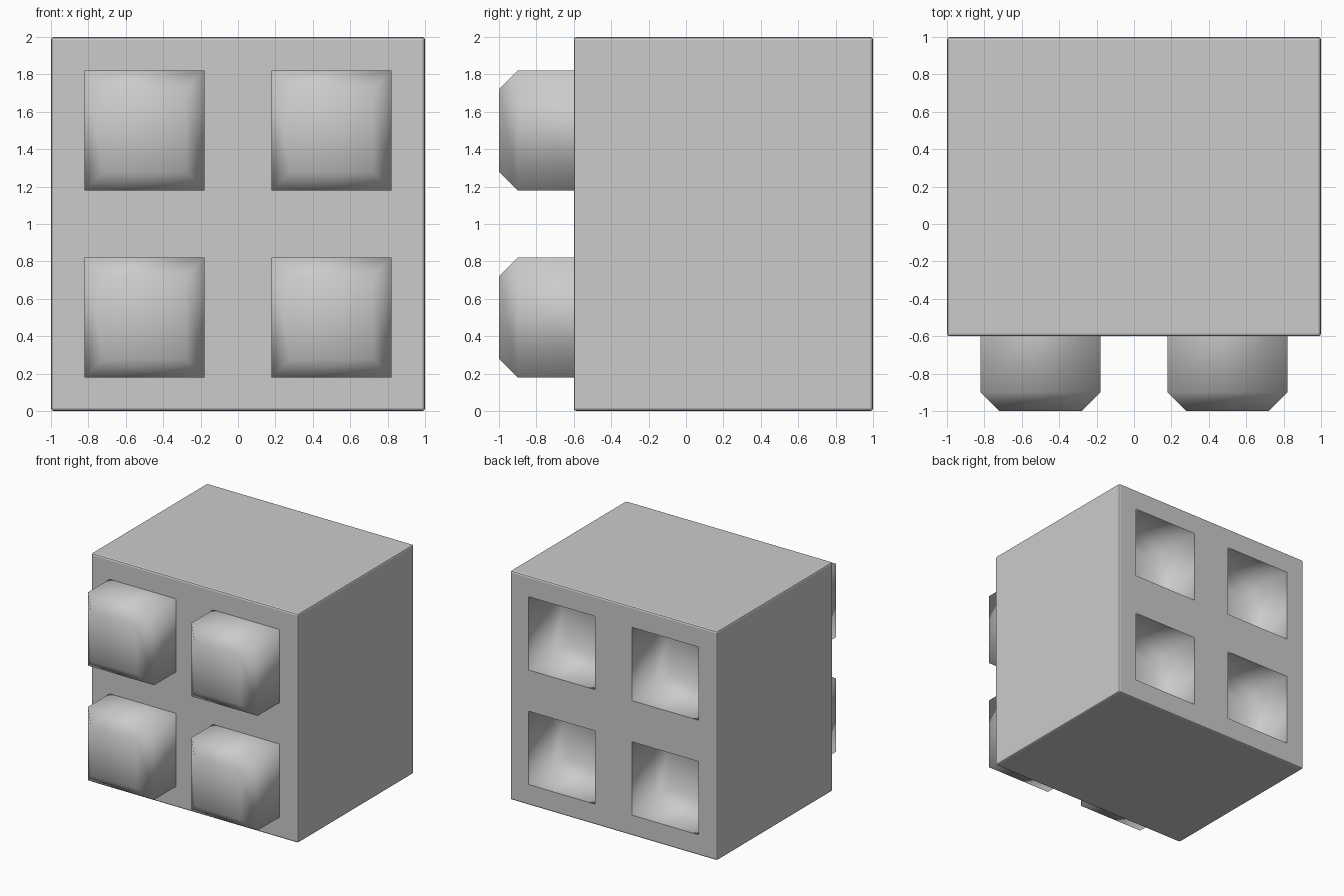
import bpy, bmesh

if "Cube" in bpy.data.objects:
    bpy.data.objects.remove(bpy.data.objects["Cube"])

HALF, CHAMFER = 0.32, 0.10   # half-width of studs and sockets, tip chamfer


def add_object(name, bm):
    mesh = bpy.data.meshes.new(name)
    bm.to_mesh(mesh)
    bm.free()
    obj = bpy.data.objects.new(name, mesh)
    bpy.context.collection.objects.link(obj)
    return obj


def add_plug(bm, cx, cz, y, overlap):
    """Square peg pointing to -y, 0.4 long, with a chamfered tip."""
    rings = []
    for yy, h in ((y + overlap, HALF), (y - 0.3, HALF), (y - 0.4, HALF - CHAMFER)):
        rings.append([bm.verts.new((cx + sx * h, yy, cz + sz * h))
                      for sx, sz in ((-1, -1), (1, -1), (1, 1), (-1, 1))])
    for a, b in zip(rings, rings[1:]):
        for i in range(4):
            j = (i + 1) % 4
            bm.faces.new((a[i], a[j], b[j], b[i])).smooth = True
    bm.faces.new(rings[-1]).smooth = True
    bm.faces.new(rings[0]).smooth = False   # flat hidden cap


def plugs(name, y, overlap, spots):
    bm = bmesh.new()
    for cx, cz in spots:
        add_plug(bm, cx, cz, y, overlap)
    bmesh.ops.recalc_face_normals(bm, faces=bm.faces)
    return add_object(name, bm)


SPOTS = [(x, z) for z in (0.5, 1.5) for x in (-0.5, 0.5)]

# Block body with slightly softened edges
bm = bmesh.new()
bmesh.ops.create_cube(bm, size=1)
for v in bm.verts:
    v.co = (v.co.x * 2, v.co.y * 1.6 + 0.2, v.co.z * 2 + 1)
bmesh.ops.bevel(bm, geom=bm.edges[:], offset=0.015, segments=2,
                profile=0.5, affect='EDGES')
body = add_object("block_body", bm)

# Sockets sunk into the back
cutter = plugs("socket_cutter", 1.0, 0.05, SPOTS)
cutter.hide_render = True
mod = body.modifiers.new("sockets", 'BOOLEAN')
mod.operation = 'DIFFERENCE'
mod.solver = 'EXACT'
mod.object = cutter
bpy.context.view_layer.objects.active = body
body.select_set(True)
bpy.ops.object.modifier_apply(modifier=mod.name)
bpy.data.objects.remove(cutter)

# Studs on the front
for i, spot in enumerate(SPOTS):
    plugs(f"front_stud_{i + 1}", -0.6, 0.02, [spot])
